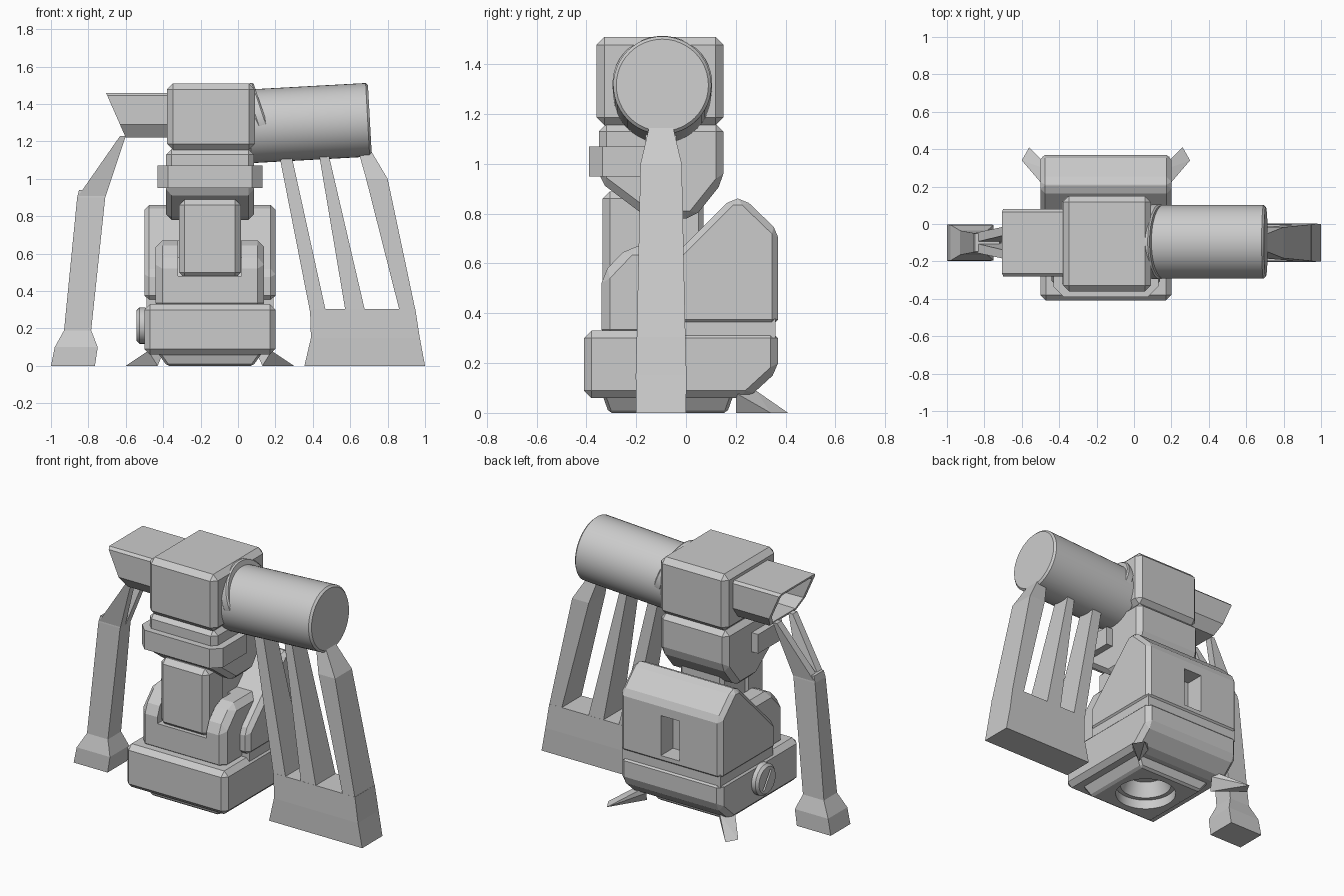
import bpy, bmesh, math
from mathutils import Vector, Matrix

old = bpy.data.objects.get("Cube")
if old:
    bpy.data.objects.remove(old, do_unlink=True)

grey = bpy.data.materials.new("plain grey")
grey.use_nodes = True
COLOUR = (0.6, 0.6, 0.6, 1)
grey.diffuse_color = COLOUR
grey.node_tree.nodes["Principled BSDF"].inputs["Base Color"].default_value = COLOUR


def finish(name, bm, bevel=0):
    bmesh.ops.recalc_face_normals(bm, faces=bm.faces)
    mesh = bpy.data.meshes.new(name)
    bm.to_mesh(mesh)
    bm.free()
    mesh.materials.append(grey)
    ob = bpy.data.objects.new(name, mesh)
    bpy.context.scene.collection.objects.link(ob)
    if bevel:
        mod = ob.modifiers.new("chamfer", "BEVEL")
        mod.width, mod.segments = bevel, 1
        mod.limit_method, mod.angle_limit = "ANGLE", math.radians(30)
    return ob


def bridge(name, rings, bevel=0):
    """Skin a list of equal point rings and cap both ends."""
    bm = bmesh.new()
    rows = [[bm.verts.new(p) for p in ring] for ring in rings]
    n = len(rows[0])
    for a, b in zip(rows, rows[1:]):
        for i in range(n):
            j = (i + 1) % n
            bm.faces.new((a[i], a[j], b[j], b[i]))
    bm.faces.new(rows[0][::-1])
    bm.faces.new(rows[-1])
    return finish(name, bm, bevel)


def box(name, x, y, z, bevel=0):
    return loft(name, [(*x, *y, z[0]), (*x, *y, z[1])], bevel)


def loft(name, sections, bevel=0):
    """Stack of rectangles, each x0, x1, y0, y1, z."""
    return bridge(name, [[(x0, y0, z), (x1, y0, z), (x1, y1, z), (x0, y1, z)]
                         for x0, x1, y0, y1, z in sections], bevel)


def side_prism(name, x, profile, bevel=0):
    """Side profile of y, z points extruded across x."""
    return bridge(name, [[(v, y, z) for y, z in profile] for v in x], bevel)


def drum(name, start, end, radius, bevel=0, radius2=None, segments=48):
    a, b = Vector(start), Vector(end)
    bm = bmesh.new()
    bmesh.ops.create_cone(bm, cap_ends=True, segments=segments, radius1=radius,
                          radius2=radius2 or radius, depth=(b - a).length)
    turn = (b - a).to_track_quat("Z", "Y").to_matrix().to_4x4()
    bmesh.ops.transform(bm, matrix=Matrix.Translation((a + b) / 2) @ turn, verts=bm.verts)
    ob = finish(name, bm, bevel)
    bpy.ops.object.select_all(action="DESELECT")
    ob.select_set(True)
    bpy.context.view_layer.objects.active = ob
    bpy.ops.object.shade_smooth_by_angle(angle=math.radians(30))
    return ob


def cut(target, cutter):
    mod = target.modifiers.new("cut", "BOOLEAN")
    mod.operation, mod.solver, mod.object = "DIFFERENCE", "EXACT", cutter
    cutter.hide_render = True
    cutter.hide_set(True)


# Lower body with a round socket underneath
base = side_prism("base", (-0.50, 0.20), [(-0.41, 0.33), (-0.41, 0.06), (0.25, 0.06),
                                         (0.37, 0.17), (0.37, 0.33)], 0.03)
plinth = loft("plinth", [(-0.38, 0.08, -0.31, 0.165, 0), (-0.43, 0.13, -0.335, 0.19, 0.07)], 0.012)
cut(plinth, drum("socket_rim_cutter", (-0.15, -0.07, -0.02), (-0.15, -0.07, 0.1), 0.18))
cut(base, drum("socket_cutter", (-0.15, -0.07, 0.04), (-0.15, -0.07, 0.15), 0.16, radius2=0.12))

# Rear body with a slot in its back, standing on a shadow gap
box("body_gap", (-0.49, 0.19), (-0.16, 0.36), (0.30, 0.38))
rear = side_prism("rear_body", (-0.50, 0.20), [(-0.18, 0.35), (-0.18, 0.50), (0.18, 0.86),
                                              (0.235, 0.86), (0.37, 0.73), (0.37, 0.35)], 0.025)
cut(rear, box("slot_cutter", (-0.215, -0.085), (0.25, 0.5), (0.40, 0.65)))

# Front body with a notch for the throat block
front = side_prism("front_body", (-0.44, 0.14), [(-0.34, 0.30), (-0.34, 0.555), (-0.23, 0.67),
                                                (0.05, 0.67), (0.05, 0.30)], 0.035)
cut(front, box("notch_cutter", (-0.32, 0.02), (-0.5, -0.1), (0.48, 0.8)))
box("throat_block", (-0.315, 0.015), (-0.335, -0.14), (0.47, 0.89), 0.03)
box("neck", (-0.30, 0.0), (-0.2, 0.07), (0.40, 0.85), 0.02)

# Chest and the band around its front
side_prism("chest", (-0.385, 0.085), [(-0.35, 1.16), (-0.35, 0.93), (-0.15, 0.78), (0.03, 0.78),
                                      (0.15, 0.93), (0.15, 1.16)], 0.03)
bridge("chest_band", [[(-0.43, -0.1, z), (-0.43, -0.335, z), (-0.375, -0.39, z),
                       (0.075, -0.39, z), (0.13, -0.335, z), (0.13, -0.1, z)]
                      for z in (0.95, 1.07)])

# Head
box("head", (-0.38, 0.09), (-0.36, 0.15), (1.155, 1.51), 0.032)

# Hollow hood on the right of the head, with a slanted mouth
section = [(-0.265, 1.46), (0.065, 1.46), (0.08, 1.445), (0.08, 1.29), (0.03, 1.22),
           (-0.23, 1.22), (-0.28, 1.29), (-0.28, 1.445)]


def hood_ring(shrink, shift):
    ring = []
    for y, z in section:
        y, z = -0.1 + (y + 0.1) * shrink, 1.34 + (z - 1.34) * shrink
        ring.append((-0.6 - (z - 1.22) * 0.44 + shift, y, z))
    return ring


bridge("hood", [[(-0.36, y, z) for y, z in section], hood_ring(1, 0),
                hood_ring(0.86, 0), hood_ring(0.8, 0.15)])

# Large drum and its crescent collar
drum("drum", (0.05, -0.095, 1.28), (0.705, -0.095, 1.316), 0.197, 0.012)
drum("drum_collar", (0.095, -0.095, 1.31), (0.145, -0.095, 1.327), 0.2, 0.008)

# Round cap with a screw slot
cap = drum("side_cap", (-0.48, -0.03, 0.215), (-0.542, -0.03, 0.215), 0.097, 0.015, segments=32)
slot = box("cap_slot_cutter", (-0.02, 0.02), (-0.008, 0.008), (-0.065, 0.065))
slot.location = (-0.55, -0.03, 0.215)
slot.rotation_euler.x = math.radians(35)
cut(cap, slot)

# Small rear feet
for side, name in ((-1, "right"), (1, "left")):
    bm = bmesh.new()
    for x, y, z in ((0.45, 0.34, 0), (0.41, 0.41, 0), (0.28, 0.20, 0), (0.33, 0.20, 0.08),
                    (0.28, 0.28, 0.09), (0.25, 0.25, 0.07)):
        bm.verts.new((-0.15 + side * x, y, z))
    bmesh.ops.convex_hull(bm, input=bm.verts)
    finish("rear_foot_" + name, bm)


def leg(name, sections):
    """Leg centred in depth; each section is x0, x1, half depth, z."""
    return loft(name, [(a, b, -0.1 - h, -0.1 + h, z) for a, b, h, z in sections])


# Left support: a broad foot and three posts up to the drum
leg("left_support_foot", [(0.355, 1.0, 0.1, 0), (0.39, 0.972, 0.102, 0.15),
                          (0.385, 0.948, 0.098, 0.305)])
leg("left_support_outer_post", [(0.865, 0.95, 0.098, 0.29), (0.685, 0.80, 0.083, 1.0),
                                (0.64, 0.705, 0.045, 1.16)])
leg("left_support_middle_post", [(0.575, 0.68, 0.098, 0.29), (0.43, 0.48, 0.06, 1.15)])
leg("left_support_inner_post", [(0.385, 0.47, 0.098, 0.29), (0.22, 0.285, 0.06, 1.13)])

# Right support: flared foot, shaft and a two-prong fork up to the hood
leg("right_support", [(-1.0, -0.765, 0.097, 0), (-0.98, -0.75, 0.095, 0.1),
                      (-0.93, -0.785, 0.065, 0.19), (-0.86, -0.71, 0.052, 0.90),
                      (-0.85, -0.72, 0.048, 0.94)])
for side, name in ((-1, "front"), (1, "rear")):
    y = [-0.1 + side * d for d in (0.0, 0.05, 0.055, 0.1)]
    loft("right_support_prong_" + name, [(-0.86, -0.71, y[0], y[1], 0.90),
                                         (-0.63, -0.60, y[2], y[3], 1.23)])
